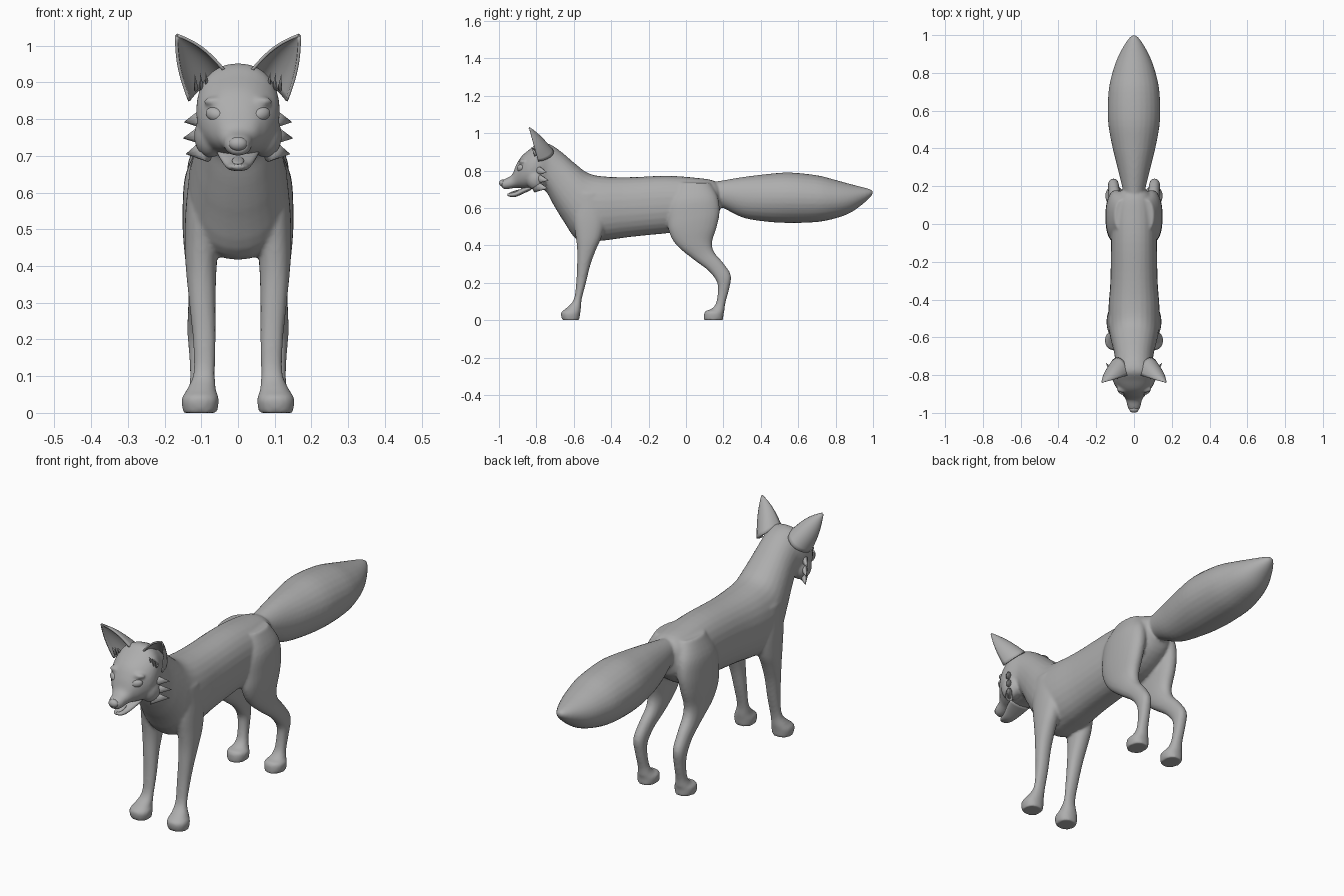
import bpy, bmesh, math
from mathutils import Vector, Matrix

if "Cube" in bpy.data.objects:
    bpy.data.objects.remove(bpy.data.objects["Cube"])

fur = bpy.data.materials.new("grey_fur")
fur.diffuse_color = (0.42, 0.42, 0.42, 1)
fur.use_nodes = True
fur.node_tree.nodes["Principled BSDF"].inputs["Base Color"].default_value = fur.diffuse_color


def finish(bm, name):
    """Turn a bmesh into a smooth, coloured object."""
    bmesh.ops.recalc_face_normals(bm, faces=bm.faces)
    for f in bm.faces:
        f.smooth = True
    me = bpy.data.meshes.new(name)
    bm.to_mesh(me)
    bm.free()
    me.materials.append(fur)
    ob = bpy.data.objects.new(name, me)
    bpy.context.collection.objects.link(ob)
    return ob


def spline(rows, steps=4):
    """Catmull-Rom interpolation between the stations."""
    out = []
    for i in range(len(rows) - 1):
        p0, p1 = rows[max(i - 1, 0)], rows[i]
        p2, p3 = rows[i + 1], rows[min(i + 2, len(rows) - 1)]
        for k in range(steps):
            t = k / steps
            out.append([0.5 * (2 * b + (c - a) * t + (2 * a - 5 * b + 4 * c - d) * t * t
                               + (3 * b - a - 3 * c + d) * t ** 3)
                        for a, b, c, d in zip(p0, p1, p2, p3)])
    return out + [list(rows[-1])]


def loft(bm, rows, side=1, n=28, power=0.9):
    """Station: y, z of one edge, y, z of the opposite edge, x centre, half width."""
    rings = []
    for y1, z1, y2, z2, x, w in spline(rows):
        ring = []
        for k in range(n):
            a = 2 * math.pi * k / n
            c, s = [math.copysign(abs(v) ** power, v) for v in (math.cos(a), math.sin(a))]
            ring.append(bm.verts.new((side * (x + w * c),
                                      (y1 + y2) / 2 + s * (y1 - y2) / 2,
                                      (z1 + z2) / 2 + s * (z1 - z2) / 2)))
        rings.append(ring)
    for r, q in zip(rings, rings[1:]):
        for k in range(n):
            bm.faces.new((r[k], r[(k + 1) % n], q[(k + 1) % n], q[k]))
    bm.faces.new(rings[0])
    bm.faces.new(rings[-1])


def ball(bm, loc, size, rot=Matrix()):
    bmesh.ops.create_uvsphere(bm, u_segments=24, v_segments=14, radius=1,
                              matrix=Matrix.Translation(loc) @ rot @ Matrix.Diagonal((*size, 1)))


def spike(bm, base, tip, radius, flat=0.5):
    """Flattened lock of fur from base to tip."""
    base, tip = Vector(base), Vector(tip)
    d = tip - base
    rot = d.to_track_quat('Z', 'Y').to_matrix().to_4x4()
    bmesh.ops.create_cone(bm, segments=12, radius1=radius, radius2=0.0005, depth=d.length,
                          cap_ends=True, matrix=Matrix.Translation((base + tip) / 2) @ rot
                          @ Matrix.Diagonal((flat, 1, 1, 1)))


torso = [(.19, .70, .19, .62, 0, .04), (.15, .745, .16, .55, 0, .09), (.05, .762, .05, .48, 0, .12),
         (-.10, .772, -.10, .465, 0, .122), (-.30, .765, -.30, .445, 0, .125),
         (-.43, .768, -.45, .425, 0, .135), (-.52, .785, -.575, .425, 0, .135),
         (-.59, .835, -.655, .53, 0, .12), (-.66, .895, -.71, .62, 0, .105),
         (-.72, .937, -.75, .69, 0, .10), (-.78, .952, -.79, .70, 0, .113),
         (-.83, .918, -.84, .70, 0, .11), (-.878, .878, -.88, .705, 0, .085),
         (-.908, .83, -.905, .708, 0, .06), (-.93, .778, -.93, .705, 0, .043),
         (-.965, .757, -.96, .70, 0, .036), (-.988, .745, -.985, .705, 0, .026)]
tail = [(.08, .73, .10, .64, 0, .04), (.18, .745, .19, .605, 0, .06), (.30, .765, .30, .55, 0, .088),
        (.42, .78, .42, .528, 0, .117), (.55, .79, .55, .52, 0, .138), (.70, .775, .70, .525, 0, .135),
        (.80, .75, .80, .545, 0, .115), (.88, .728, .88, .575, 0, .087),
        (.95, .71, .95, .625, 0, .05), (.985, .70, .988, .66, 0, .024), (1.0, .69, 1.0, .68, 0, .008)]
front_leg = [(-.60, .68, -.45, .68, .085, .045), (-.605, .55, -.43, .55, .095, .048),
             (-.59, .45, -.45, .45, .10, .045), (-.582, .38, -.48, .38, .10, .041),
             (-.582, .30, -.51, .30, .097, .036), (-.587, .20, -.535, .20, .092, .031),
             (-.60, .11, -.558, .11, .092, .029), (-.64, .065, -.562, .06, .10, .04),
             (-.668, .04, -.566, .035, .103, .051), (-.662, .0, -.57, .0, .103, .046)]
hind_leg = [(-.04, .735, .13, .735, .06, .045), (-.09, .64, .17, .66, .085, .058),
            (-.10, .54, .18, .58, .095, .056), (-.09, .47, .165, .50, .10, .05),
            (-.05, .40, .14, .42, .10, .043), (.04, .325, .15, .365, .10, .036),
            (.12, .265, .20, .305, .105, .031), (.165, .205, .24, .24, .109, .029),
            (.17, .15, .23, .165, .107, .026), (.16, .09, .21, .09, .104, .027),
            (.135, .06, .205, .05, .103, .036), (.10, .045, .20, .03, .103, .049),
            (.095, .0, .20, .0, .103, .045)]

# Skin: torso, head, tail and legs fused into one smooth surface
bm = bmesh.new()
loft(bm, torso)
loft(bm, tail, power=1)
for s in (1, -1):
    loft(bm, front_leg, s)
    loft(bm, hind_leg, s)
    ball(bm, (s * .075, -.80, .755), (.045, .055, .06))      # cheek
    ball(bm, (s * .06, -.872, .848), (.034, .022, .014))     # brow
skin = finish(bm, "body_skin")
rm = skin.modifiers.new("fuse", 'REMESH')
rm.mode = 'VOXEL'
rm.voxel_size = 0.007
rm.use_smooth_shade = True
sm = skin.modifiers.new("soften", 'SMOOTH')
sm.factor = 0.5
sm.iterations = 6

# Lower jaw, tongue and nose
bm = bmesh.new()
loft(bm, [(-.83, .725, -.83, .695, 0, .058), (-.87, .708, -.87, .677, 0, .048),
          (-.91, .688, -.91, .66, 0, .034), (-.94, .68, -.94, .66, 0, .026),
          (-.955, .676, -.955, .665, 0, .015)], n=20)
finish(bm, "lower_jaw")
bm = bmesh.new()
ball(bm, (0, -.915, .687), (.016, .035, .006), Matrix.Rotation(.3, 4, 'X'))
finish(bm, "tongue")
bm = bmesh.new()
ball(bm, (0, -.981, .733), (.025, .018, .019))
finish(bm, "nose")

for s, label in ((1, "left"), (-1, "right")):
    # Ear: open cup narrowing to the tip
    bm = bmesh.new()
    inner, outer, tip = Vector((.035, -.80, .93)), Vector((.132, -.79, .85)), Vector((.168, -.84, 1.03))
    rows = []
    for i in range(13):
        t = i / 12 * .985
        swell = math.sin(math.pi * t)
        a = inner.lerp(tip, t) + Vector((-.004, 0, .013)) * swell
        b = outer.lerp(tip, t) + Vector((.010, 0, 0)) * swell
        mid, half = (a + b) / 2, (b - a) / 2
        row = []
        for k in range(15):
            ang = math.pi * k / 14
            p = mid - half * math.cos(ang) + Vector((.0, .085, .01)) * (1 - t) * math.sin(ang)
            row.append(bm.verts.new((s * p.x, p.y, p.z)))
        rows.append(row)
    for r, q in zip(rows, rows[1:]):
        for k in range(14):
            bm.faces.new((r[k], r[k + 1], q[k + 1], q[k]))
    ear = finish(bm, "ear_" + label)
    so = ear.modifiers.new("thickness", 'SOLIDIFY')
    so.thickness = .008
    so.offset = 0

    # Fur locks on the cheek and at the ear opening
    bm = bmesh.new()
    for z, x, y in ((.792, .147, -.745), (.748, .15, -.735), (.705, .142, -.74)):
        spike(bm, (s * .085, -.805, z + .012), (s * x, y, z), .034, .6)
    finish(bm, "cheek_fur_" + label)
    bm = bmesh.new()
    for x, z in ((.088, .927), (.103, .925), (.118, .922)):
        spike(bm, (s * (x - .004), -.80, z - .04), (s * x, -.825, z), .012)
    finish(bm, "ear_fur_" + label)

    # Eye
    bm = bmesh.new()
    ball(bm, (s * .063, -.886, .813), (.027, .016, .019),
         Matrix.Rotation(s * .5, 4, 'Z') @ Matrix.Rotation(-s * .3, 4, 'Y'))
    finish(bm, "eye_" + label)
